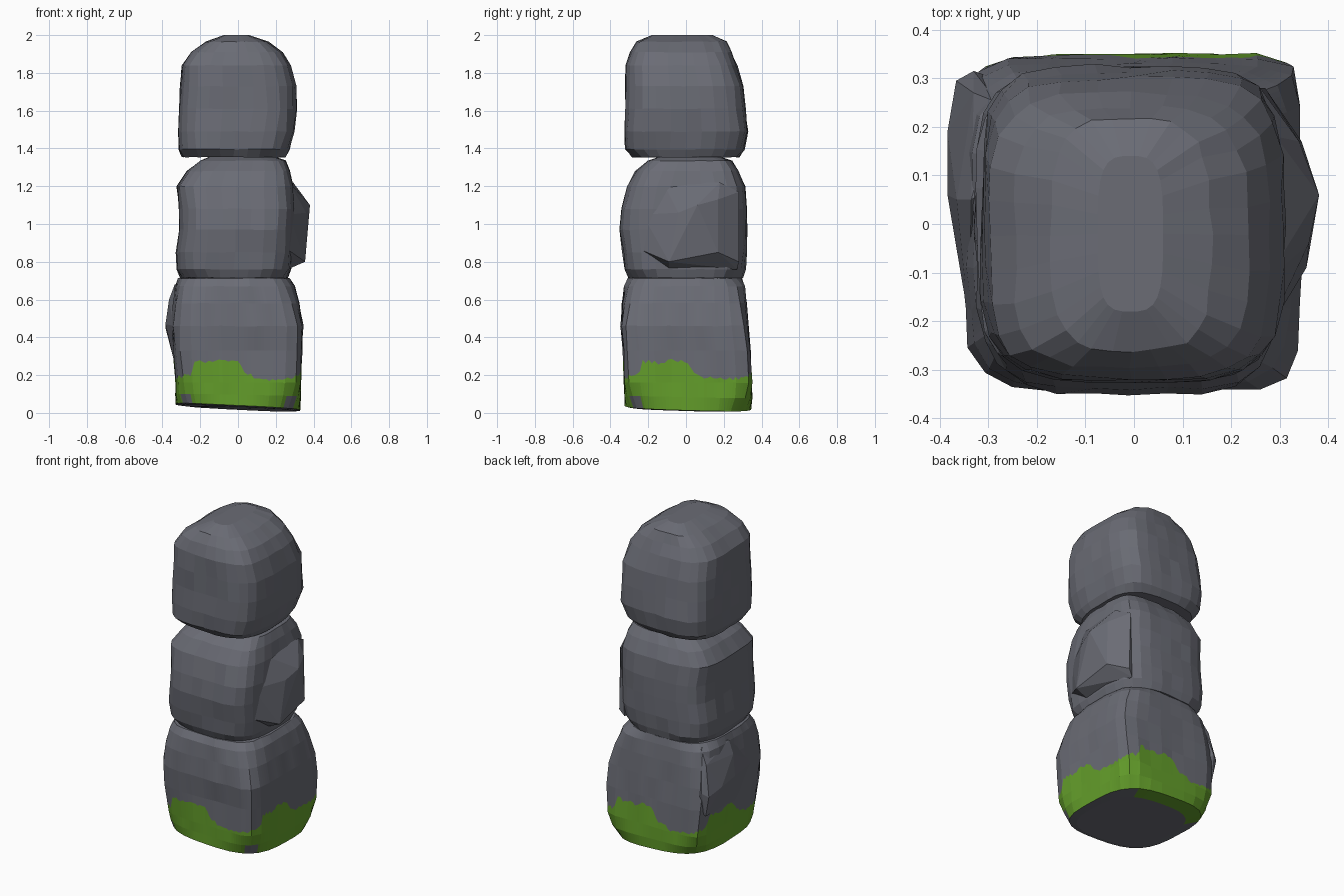
import bpy, bmesh, math, random
from mathutils import Vector

if "Cube" in bpy.data.objects:
    bpy.data.objects.remove(bpy.data.objects["Cube"])

random.seed(4)
SIDE = 8          # facets along each side of a block
FINE = 5          # splits of each facet, used for the ragged moss edge


def material(name, rgb):
    m = bpy.data.materials.new(name)
    m.diffuse_color = (*rgb, 1)
    m.use_nodes = True
    m.node_tree.nodes["Principled BSDF"].inputs["Base Color"].default_value = m.diffuse_color
    return m


STONE = material("grey stone", (0.145, 0.150, 0.178))
MOSS = material("green moss", (0.128, 0.345, 0.024))


def ring(z, x0, x1, y0, y1, n, tilt=(0, 0), jitter=0.005):
    """Rounded-square section, counter-clockwise from the front left corner.
    n is the squareness, or one value each for corners FL, FR, BR, BL."""
    pts = []
    for side in range(4):
        a = side * math.pi / 2
        for i in range(SIDE):
            v = -1 + 2 * i / SIDE
            x = v * math.cos(a) + math.sin(a)
            y = v * math.sin(a) - math.cos(a)
            corner = (0 if x < 0 else 1) if y < 0 else (3 if x < 0 else 2)
            e = n[corner] if isinstance(n, tuple) else n
            r = (abs(x) ** e + abs(y) ** e) ** (-1 / e)
            px = (x0 + x1) / 2 + x * r * (x1 - x0) / 2 + random.uniform(-jitter, jitter)
            py = (y0 + y1) / 2 + y * r * (y1 - y0) / 2 + random.uniform(-jitter, jitter)
            pz = z + tilt[0] * px + tilt[1] * py + random.uniform(-jitter, jitter) * 0.4
            pts.append(Vector((px, py, pz)))
    return pts


def loft(name, rings, is_mossy=lambda band, centre: False):
    n = len(rings[0])
    verts = [p for r in rings for p in r]
    faces, bands = [], []
    for k in range(len(rings) - 1):
        for j in range(n):
            q = (j + 1) % n
            faces.append((k * n + j, k * n + q, (k + 1) * n + q, (k + 1) * n + j))
            bands.append(k)
    faces.append(tuple(reversed(range(n))))
    faces.append(tuple(range(len(verts) - n, len(verts))))
    bands += [99, 99]
    me = bpy.data.meshes.new(name)
    me.from_pydata(verts, [], faces)
    me.materials.append(STONE)
    me.materials.append(MOSS)
    for f, band in zip(me.polygons, bands):
        f.material_index = int(is_mossy(band, f.center))
    ob = bpy.data.objects.new(name, me)
    bpy.context.collection.objects.link(ob)
    return ob


def slab(name, points):
    """Chipped plate of stone: convex hull of a few corners."""
    bm = bmesh.new()
    for p in points:
        bm.verts.new(p)
    bmesh.ops.convex_hull(bm, input=bm.verts[:])
    bmesh.ops.recalc_face_normals(bm, faces=bm.faces[:])
    me = bpy.data.meshes.new(name)
    bm.to_mesh(me)
    bm.free()
    me.materials.append(STONE)
    bpy.context.collection.objects.link(bpy.data.objects.new(name, me))


def refine(r):
    return [r[j].lerp(r[(j + 1) % len(r)], i / FINE)
            for j in range(len(r)) for i in range(FINE)]


# Ragged moss height along a side, seen left to right
EDGE = [(-1, .20), (-.78, .205), (-.7, .275), (-.4, .265), (-.2, .285),
        (0, .265), (.12, .205), (.4, .175), (1, .19)]


def moss_height(u):
    for (a, ha), (b, hb) in zip(EDGE, EDGE[1:]):
        if u <= b:
            return ha + (hb - ha) * (u - a) / (b - a)
    return EDGE[-1][1]


def bottom_moss(band, c):
    """Moss on the foot, back rim of the underside, but bare front corners."""
    if band == 0:
        return c.y > .16 and c.x < .2
    if band == 1:
        return not (c.y < -.23 and abs(c.x) > .25)
    return band in (2, 3)


# Bottom block: tilted rounded base, squarer sides, moss band
T = (-.05, -.03)
base = [refine(ring(*a)) for a in [
    (.024, -.28, .28, -.30, .25, 3, T, .001),
    (.030, -.33, .33, -.325, .345, 3.2, T, .001),
    (.090, -.332, .332, -.327, .35, (4, 5, 6, 5), (-.02, -.02), .002),
    (.160, -.332, .332, -.328, .35, (5, 9, 14, 8), (0, 0), .003),
    (.33, -.342, .338, -.333, .34, (6, 11, 16, 10)),
    (.46, -.350, .345, -.345, .328, (5.5, 8, 11, 8)),
    (.58, -.342, .325, -.338, .318, (4.8, 5.5, 6.5, 5.5)),
    (.67, -.333, .30, -.325, .312, (4, 4.2, 5, 4.2)),
    (.712, -.315, .275, -.305, .295, 3.5),
    (.735, -.20, .19, -.2, .2, 3.5, (0, 0), 0)]]
edge = []
for j, (lo, hi) in enumerate(zip(base[3], base[4])):
    u = -1 + 2 * (j % (SIDE * FINE)) / (SIDE * FINE)
    h = max(moss_height(u) + random.uniform(-.012, .012), lo.z + .003)
    edge.append(lo.lerp(hi, (h - lo.z) / (hi.z - lo.z)))
base.insert(4, edge)
loft("bottom_block", base, bottom_moss)

# Middle block
loft("middle_block", [ring(*a) for a in [
    (.715, -.305, .265, -.305, .30, 3.2),
    (.76, -.325, .28, -.325, .315, 4),
    (.85, -.325, .29, -.335, .32, 4.5),
    (.97, -.31, .295, -.35, .32, 4.4),
    (1.08, -.312, .30, -.34, .32, 4.4),
    (1.20, -.325, .295, -.31, .31, 4.4),
    (1.28, -.27, .275, -.265, .28, 4.5),
    (1.335, -.20, .25, -.20, .24, 4.5),
    (1.37, -.12, .16, -.10, .14, 3.5, (0, 0), 0)]])

# Top block with a domed crown
loft("top_block", [ring(*a) for a in [
    (1.354, -.295, .25, -.285, .28, 3.2),
    (1.395, -.312, .27, -.322, .312, 4),
    (1.49, -.315, .295, -.325, .325, (4.3, 4.6, 5, 4.6)),
    (1.61, -.31, .31, -.32, .315, 4.4),
    (1.73, -.306, .308, -.32, .30, 4.2),
    (1.84, -.296, .28, -.316, .27, (4.2, 4, 3.6, 4)),
    (1.91, -.245, .235, -.295, .24, (4.2, 3.8, 3.4, 4)),
    (1.965, -.17, .16, -.26, .215, (4, 3.6, 3.3, 3.8)),
    (2.0, -.075, .06, -.18, .14, 3.5, (0, 0), 0)]])

# Slab standing proud of the middle block's right side, blended to the front
slab("right_slab", [
    (.355, -.09, .80), (.345, .17, .85), (.27, .28, .80), (.36, -.04, 1.06),
    (.381, .06, 1.10), (.340, .17, 1.13), (.292, .18, 1.22), (.26, .28, 1.17),
    (.27, -.23, .86), (.27, -.23, 1.05), (.27, -.12, 1.22),
    (.24, -.09, .75), (.24, .18, .79), (.24, .27, .76)])

# Bulging flank on the bottom block's left side, towards the back
slab("left_flank", [
    (-.384, .06, .47), (-.384, .19, .45), (-.366, .295, .42), (-.33, .315, .44),
    (-.34, -.20, .46), (-.34, .0, .28), (-.34, .29, .29),
    (-.365, .05, .60), (-.33, .27, .60), (-.335, .05, .68),
    (-.28, .25, .69), (-.26, -.15, .4), (-.26, .29, .35), (-.26, .1, .7)])
